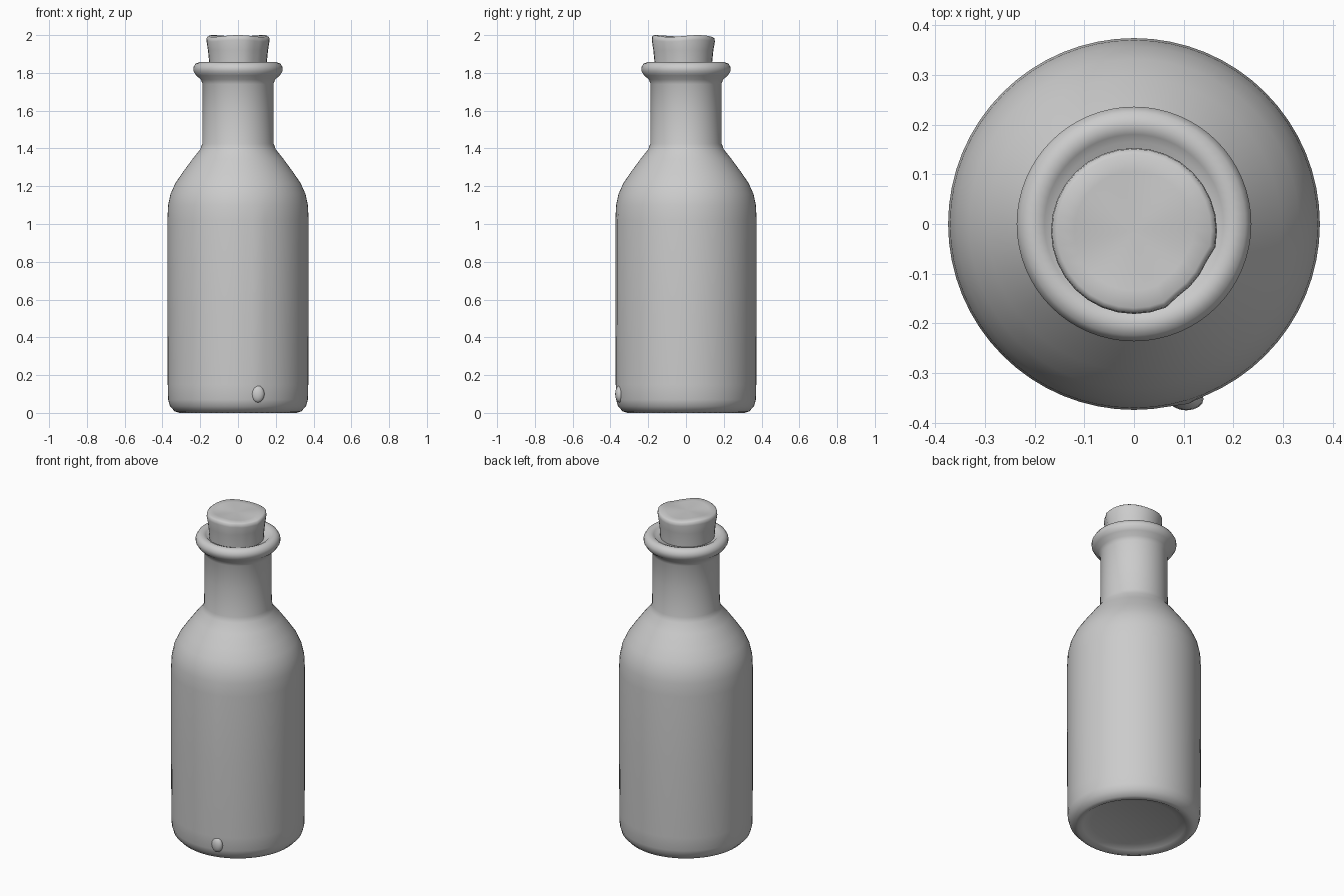
import bpy, bmesh, math

cube = bpy.data.objects.get("Cube")
if cube:
    bpy.data.objects.remove(cube, do_unlink=True)

grey = bpy.data.materials.new("plain_grey")
grey.use_nodes = True
grey.diffuse_color = (0.6, 0.6, 0.6, 1)
grey.node_tree.nodes["Principled BSDF"].inputs["Base Color"].default_value = (0.6, 0.6, 0.6, 1)


def finish(obj, angle):
    obj.data.materials.append(grey)
    bpy.ops.object.select_all(action="DESELECT")
    obj.select_set(True)
    bpy.context.view_layer.objects.active = obj
    bpy.ops.object.shade_smooth_by_angle(angle=math.radians(angle))


def lathe(name, profile, sides, centre_y=0.0, angle=50):
    """Spin a (radius, height) profile that starts and ends on the axis."""
    bm = bmesh.new()
    pts = [bm.verts.new((r, 0, z)) for r, z in profile]
    edges = [bm.edges.new(pair) for pair in zip(pts, pts[1:])]
    bmesh.ops.spin(bm, geom=pts + edges, cent=(0, 0, 0), axis=(0, 0, 1),
                   angle=math.tau, steps=sides, use_duplicate=False)
    bmesh.ops.remove_doubles(bm, verts=bm.verts, dist=0.0005)
    bmesh.ops.recalc_face_normals(bm, faces=bm.faces)
    mesh = bpy.data.meshes.new(name)
    bm.to_mesh(mesh)
    bm.free()
    obj = bpy.data.objects.new(name, mesh)
    obj.location.y = centre_y
    bpy.context.collection.objects.link(obj)
    finish(obj, angle)
    return obj


# Bottle: hollowed base, straight body, sloping shoulder, neck and rolled lip
bottle = lathe("bottle", [
    (0, 0.035), (0.24, 0.03), (0.285, 0.015), (0.31, 0), (0.335, 0.008),
    (0.36, 0.035), (0.37, 0.07), (0.372, 0.15), (0.374, 0.6), (0.374, 1.02),
    (0.37, 1.1), (0.357, 1.16), (0.332, 1.215), (0.295, 1.27), (0.24, 1.345),
    (0.2, 1.395), (0.189, 1.425), (0.187, 1.6), (0.187, 1.74), (0.197, 1.765),
    (0.222, 1.787), (0.236, 1.81), (0.236, 1.83), (0.224, 1.85),
    (0.2, 1.858), (0.18, 1.85), (0.165, 1.835), (0, 1.83)], 64)

# Faint mould seam on the front of the body
for v in bottle.data.vertices:
    if v.co.y < -0.3 and 0.1 < v.co.z < 1.1 and abs(v.co.x - 0.1) < 0.02:
        v.co.y -= 0.004

# Cork: slightly flared with a softened, uneven rim
cork = lathe("cork", [
    (0, 1.8), (0.15, 1.8), (0.153, 1.86), (0.159, 1.92), (0.167, 1.97),
    (0.165, 1.988), (0.155, 1.995), (0.12, 1.994), (0, 1.99)], 32, -0.014)
for v in cork.data.vertices:
    a = math.atan2(v.co.y, v.co.x)
    if v.co.z > 1.95 and v.co.xy.length > 0.1:
        v.co.z += 0.005 * math.sin(3 * a)
    # Worn flat on the front left
    if abs(a + math.radians(38)) < 0.4:
        v.co.xy *= 0.95

# Small nub at the foot of the seam
bpy.ops.mesh.primitive_uv_sphere_add(segments=16, ring_count=8, radius=1,
                                     location=(0.105, -0.352, 0.1))
nub = bpy.context.object
nub.name = "seam_nub"
nub.scale = (0.035, 0.023, 0.045)
finish(nub, 60)
